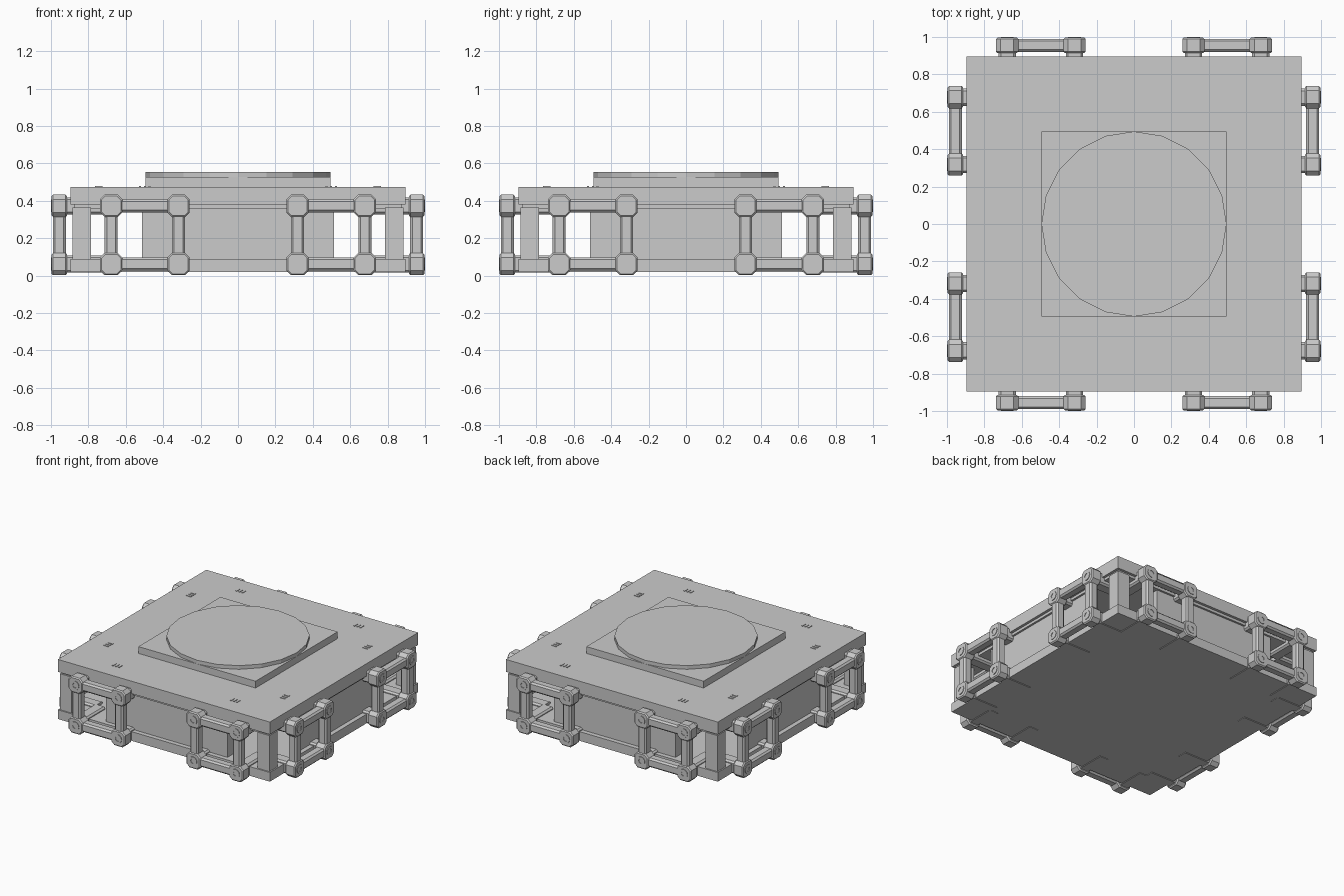
import bpy, bmesh
from math import pi, cos, sin
from mathutils import Matrix, Vector

if "Cube" in bpy.data.objects:
    bpy.data.objects.remove(bpy.data.objects["Cube"])


def finish(bm, name):
    bmesh.ops.recalc_face_normals(bm, faces=bm.faces)
    mesh = bpy.data.meshes.new(name)
    bm.to_mesh(mesh)
    bm.free()
    ob = bpy.data.objects.new(name, mesh)
    bpy.context.collection.objects.link(ob)
    return ob


def add_box(bm, lo, hi):
    lo, hi = Vector(lo), Vector(hi)
    m = Matrix.Translation((lo + hi) / 2) @ Matrix.Diagonal((*(hi - lo), 1))
    bmesh.ops.create_cube(bm, size=1, matrix=m)


def box(name, lo, hi):
    bm = bmesh.new()
    add_box(bm, lo, hi)
    return finish(bm, name)


def add_bar(bm, start, end, half, cut, bevel=0):
    """Square bar with chamfered long edges, running along one world axis."""
    start, end = Vector(start), Vector(end)
    d = (end - start).normalized()
    u = Vector((d.y, d.z, d.x))
    v = d.cross(u)
    h, k = half, half - cut
    prof = [(h, -k), (h, k), (k, h), (-k, h), (-h, k), (-h, -k), (-k, -h), (k, -h)]
    a = [bm.verts.new(start + u * p + v * q) for p, q in prof]
    b = [bm.verts.new(end + u * p + v * q) for p, q in prof]
    caps = [bm.faces.new(a), bm.faces.new(b)]
    for i in range(8):
        j = (i + 1) % 8
        bm.faces.new((a[i], a[j], b[j], b[i]))
    if bevel:
        edges = list({e for f in caps for e in f.edges})
        bmesh.ops.bevel(bm, geom=edges, offset=bevel, segments=1, affect='EDGES')


def add_ring(bm, x, y, z, outer, inner, height):
    """Raised washer facing -y."""
    n = 12
    loops = []
    for r, yy in ((outer, y), (outer, y - height), (inner, y - height), (inner, y)):
        loops.append([bm.verts.new((x + r * cos(2 * pi * i / n), yy, z + r * sin(2 * pi * i / n)))
                      for i in range(n)])
    for p, q in zip(loops, loops[1:]):
        for i in range(n):
            j = (i + 1) % n
            bm.faces.new((p[i], p[j], q[j], q[i]))


# Base plate, top slab with under-lip, square step and round platform
box("base_plate", (-.895, -.895, .02), (.895, .895, .09))
box("under_lip", (-.875, -.875, .36), (.875, .875, .385))
box("top_slab", (-.895, -.895, .38), (.895, .895, .475))
box("square_step", (-.495, -.495, .475), (.495, .495, .527))
bm = bmesh.new()
bmesh.ops.create_cone(bm, cap_ends=True, segments=20, radius1=.495, radius2=.495,
                      depth=.028, matrix=Matrix.Translation((0, 0, .541)))
finish(bm, "round_platform")

# One open port frame on the front, left of centre
X, ZS = .498, (.062, .373)
bm = bmesh.new()
for dx in (-.18, .18):
    x = -X + dx
    for z in ZS:
        add_bar(bm, (x, -.996, z), (x, -.914, z), .06, .025, .008)
        add_bar(bm, (x, -.92, z), (x, -.7, z), .046, .012)
        add_ring(bm, x, -.996, z, .034, .018, .004)
    add_bar(bm, (x, -.955, ZS[0]), (x, -.955, ZS[1]), .035, .012)
for z in ZS:
    add_bar(bm, (-X - .18, -.955, z), (-X + .18, -.955, z), .035, .012)
port_mesh = finish(bm, "port_frame").data

# Small plain index ticks on the slab, one group per port
bm = bmesh.new()
for i in (-1, 0, 1):
    c = -X + i * .025
    add_box(bm, (c - .005, -.765, .47), (c + .005, -.725, .479))
tick_mesh = finish(bm, "index_ticks").data

# Wall panel between the ports and one corner post
panel_mesh = box("wall_panel", (-.513, -.86, .085), (.513, -.79, .365)).data
post_mesh = box("corner_post", (-.885, -.885, .085), (-.785, -.785, .365)).data

# Repeat around the four sides, two ports per side
for side in range(4):
    rot = Matrix.Rotation(side * pi / 2, 4, 'Z')
    for name, mesh, shift in (("port_frame", port_mesh, 0), ("port_frame", port_mesh, 2 * X),
                              ("index_ticks", tick_mesh, 0), ("index_ticks", tick_mesh, 2 * X),
                              ("wall_panel", panel_mesh, 0), ("corner_post", post_mesh, 0)):
        if side == 0 and shift == 0:
            continue
        ob = bpy.data.objects.new(name, mesh)
        ob.matrix_world = rot @ Matrix.Translation((shift, 0, 0))
        bpy.context.collection.objects.link(ob)
